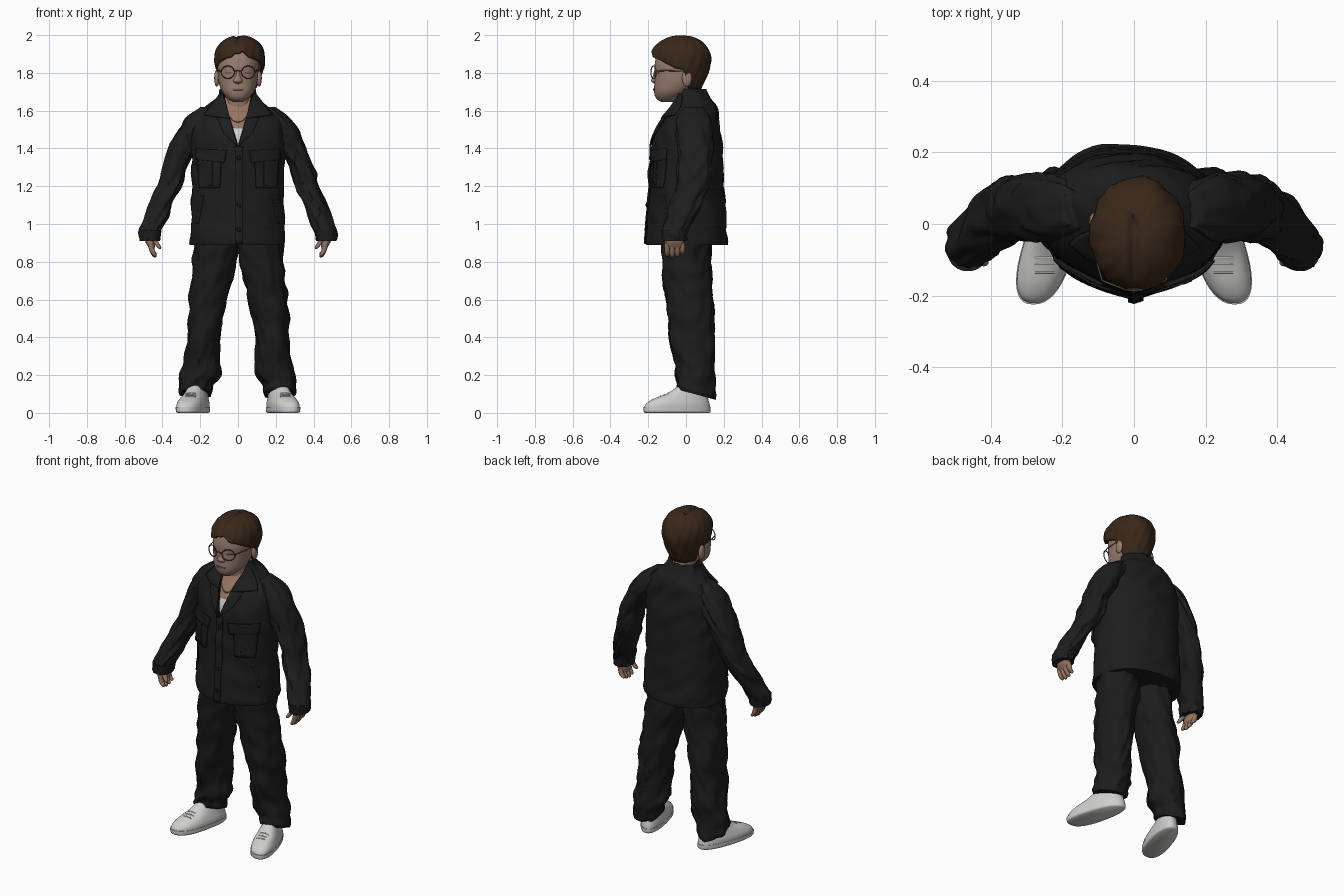
import bpy, bmesh, math
from mathutils import Vector, noise
from mathutils.bvhtree import BVHTree

if "Cube" in bpy.data.objects:
    bpy.data.objects.remove(bpy.data.objects["Cube"])


def material(name, *rgb):
    m = bpy.data.materials.new(name)
    m.use_nodes = True
    m.diffuse_color = (*rgb, 1)
    bsdf = m.node_tree.nodes["Principled BSDF"]
    bsdf.inputs["Base Color"].default_value = (*rgb, 1)
    bsdf.inputs["Roughness"].default_value = 0.9
    return m


SKIN = material("face skin", .31, .2, .155)
WARM = material("warm skin", .31, .175, .125)
HAIR = material("brown hair", .042, .021, .01)
JACKET = material("black jacket", .0125, .0125, .0125)
TROUSERS = material("black trousers", .0115, .0115, .0115)
WHITE = material("white shirt", .65, .64, .62)
SHOE = material("white shoe", .62, .62, .6)
FRAME = material("brown frame", .12, .07, .05)
LIPS = material("lips", .22, .125, .1)
BUTTON = material("dark button", .006, .006, .006)


def finish(name, bm, mat, solid=0, angle=50):
    """Turn a bmesh into a smooth object, optionally with thickness."""
    bmesh.ops.recalc_face_normals(bm, faces=bm.faces[:])
    mesh = bpy.data.meshes.new(name)
    bm.to_mesh(mesh)
    bm.free()
    mesh.materials.append(mat)
    mesh.shade_smooth()
    mesh.set_sharp_from_angle(angle=math.radians(angle))
    obj = bpy.data.objects.new(name, mesh)
    bpy.context.collection.objects.link(obj)
    if solid:
        mod = obj.modifiers.new("thickness", "SOLIDIFY")
        mod.thickness, mod.offset = abs(solid), math.copysign(1, solid)
    return obj


def spline(a, b, c, d, t):
    """Catmull-Rom blend of four ring tuples."""
    return [q + t / 2 * (r - p + t * (2 * p - 5 * q + 4 * r - s + t * (3 * (q - r) + s - p)))
            for p, q, r, s in zip(a, b, c, d)]


def sweep(rings, side=1, n=40, steps=6, power=2.2, fold=0.0, warp=None):
    """Skin horizontal rings of (x, y, z, half width, half depth)."""
    last = len(rings) - 1
    dense = [spline(rings[max(i - 1, 0)], rings[i], rings[i + 1], rings[min(i + 2, last)], k / steps)
             for i in range(last) for k in range(steps)] + [rings[last]]
    bm, loops = bmesh.new(), []
    for cx, cy, z, rx, ry in dense:
        loop = []
        for j in range(n):
            a = math.tau * j / n
            c, s = math.cos(a), math.sin(a)
            c, s = (math.copysign(abs(v) ** (2 / power), v) for v in (c, s))
            grow = fold * noise.noise(Vector((c * 2 + cx * side * 9, s * 2, z * 13 + c * 2)))
            p = Vector((cx + c * (rx + grow), cy + s * (ry + grow), z))
            p = warp(p) if warp else p
            loop.append(bm.verts.new((p.x * side, p.y, p.z)))
        loops.append(loop)
    for low, high in zip(loops, loops[1:]):
        for j in range(n):
            k = (j + 1) % n
            bm.faces.new((low[j], low[k], high[k], high[j]))
    bm.faces.new(loops[0])
    bm.faces.new(loops[-1])
    return bm


def loft(name, rings, mat, **options):
    return finish(name, sweep(rings, **options), mat)


def front_of(tree, x, z):
    """Point of a surface seen from the front at (x, z)."""
    hit = tree.ray_cast(Vector((x, -1, z)), Vector((0, 1, 0)))[0]
    return hit or tree.find_nearest(Vector((x, -.06, z)))[0]


def plate(name, tree, corners, mat, side=1, lift=.004, thick=.006, n=10):
    """Lay a four-cornered patch, given as (x, z), on the front of a surface."""
    bm = bmesh.new()
    a, b, c, d = (Vector((x * side, z)) for x, z in corners)
    grid = []
    for i in range(n + 1):
        spots = [a.lerp(b, i / n).lerp(d.lerp(c, i / n), j / n) for j in range(n + 1)]
        grid.append([bm.verts.new(front_of(tree, *p) - Vector((0, lift, 0))) for p in spots])
    for i in range(n):
        for j in range(n):
            bm.faces.new((grid[i][j], grid[i + 1][j], grid[i + 1][j + 1], grid[i][j + 1]))
    return finish(name, bm, mat, solid=thick)


def tube(name, points, radius, mat, cyclic=False):
    curve = bpy.data.curves.new(name, "CURVE")
    curve.dimensions, curve.bevel_depth, curve.bevel_resolution = "3D", radius, 2
    line = curve.splines.new("POLY")
    line.points.add(len(points) - 1)
    for p, co in zip(line.points, points):
        p.co = (*co, 1)
    line.use_cyclic_u = cyclic
    curve.materials.append(mat)
    bpy.context.collection.objects.link(bpy.data.objects.new(name, curve))


def ball(name, at, size, mat):
    bm = bmesh.new()
    bmesh.ops.create_uvsphere(bm, u_segments=20, v_segments=12, radius=1)
    bmesh.ops.scale(bm, vec=size, verts=bm.verts[:])
    bmesh.ops.translate(bm, vec=at, verts=bm.verts[:])
    return finish(name, bm, mat)


# Jacket body: keeled at the front, hanging to one side at the back, with a clean V at the neck
def hang(p):
    keel = 1 - .13 * math.tanh(abs(p.x) * 10) if p.y < 0 else 1
    return Vector((p.x - .14 * max(p.y, 0), p.y * keel, p.z))


body = [(0, .003, .89, .247, .214), (0, .003, .93, .25, .216), (0, .005, 1.1, .245, .203), (0, .005, 1.3, .245, .192),
        (0, .005, 1.45, .248, .183), (0, .02, 1.55, .235, .153), (0, .04, 1.62, .165, .12),
        (0, .03, 1.67, .108, .094), (0, .022, 1.715, .092, .082)]
bm = sweep(body, n=64, fold=.012, warp=hang)
full = BVHTree.FromBMesh(bm)
V_LOW, V_SLOPE = 1.41, .28
for s in (1, -1):
    bmesh.ops.bisect_plane(bm, geom=bm.verts[:] + bm.edges[:] + bm.faces[:], dist=.0001,
                           plane_co=(0, 0, V_LOW), plane_no=(s, 0, -V_SLOPE))
hole = []
for f in bm.faces:
    c = f.calc_center_median()
    if c.z > 1.7145 or (c.y < .02 and abs(c.x) < (c.z - V_LOW) * V_SLOPE):
        hole.append(f)
bmesh.ops.delete(bm, geom=hole, context="FACES")
finish("jacket_body", bm, JACKET, solid=-.008)

# Chest and undershirt inside the opening
inner = [(x, y, z, rx - .018, ry - .018) for x, y, z, rx, ry in body[3:-1]]
chest = loft("chest", inner, WARM, n=48, warp=hang)
chest.data.materials.append(WHITE)
for f in chest.data.polygons:
    f.material_index = int(f.center.z < 1.51)
loft("neck", [(0, .02, 1.56, .075, .08), (0, .005, 1.64, .066, .068), (0, -.005, 1.75, .064, .068)], WARM)
breast = BVHTree.FromBMesh(sweep(inner, n=48, warp=hang))
tube("necklace", [front_of(breast, x / 100, 1.54 + x * x / 800) for x in range(-6, 7)], .003, LIPS)

# Jacket front details
plate("placket", full, [(-.015, 1.41), (.025, 1.41), (.025, .895), (-.015, .895)], JACKET, n=20)
for i, z in enumerate((1.35, 1.1, .97)):
    ball(f"button_{i}", front_of(full, .005, z) - Vector((0, .01, 0)), (.012, .005, .012), BUTTON)

for s, tag in ((1, "left"), (-1, "right")):
    plate(tag + "_collar", full, [(.078, 1.69), (.092, 1.685), (.18, 1.575), (.04, 1.555)], JACKET, s, .006, .008)
    plate(tag + "_lapel", full, [(.042, 1.56), (.11, 1.56), (.075, 1.48), (.002, 1.41)], JACKET, s)
    plate(tag + "_chest_pocket", full, [(.085, 1.36), (.21, 1.36), (.2, 1.19), (.095, 1.19)], JACKET, s, .004, .012)
    plate(tag + "_pocket_pleat", full, [(.135, 1.35), (.16, 1.35), (.16, 1.2), (.135, 1.2)], JACKET, s, .015, .004)
    plate(tag + "_pocket_flap", full, [(.06, 1.39), (.222, 1.4), (.22, 1.34), (.07, 1.325)], JACKET, s, .016, .006)
    plate(tag + "_side_pocket", full, [(.18, 1.15), (.195, 1.15), (.222, 1.0), (.207, 1.0)], JACKET, s, .002, .004)

    # Sleeve and cuff
    loft(tag + "_sleeve", [(.467, -.062, .915, .052, .064), (.466, -.06, .95, .056, .067), (.448, -.04, 1.0, .059, .072),
                           (.41, -.003, 1.1, .062, .08), (.363, .033, 1.2, .063, .085), (.332, .045, 1.31, .064, .09),
                           (.267, .048, 1.45, .073, .095), (.21, .043, 1.55, .074, .088), (.155, .04, 1.62, .04, .05)],
         JACKET, side=s, fold=.018)
    loft(tag + "_cuff", [(.467, -.063, .91, .054, .065), (.464, -.061, .965, .059, .071)], JACKET, side=s)

    # Hand
    loft(tag + "_palm", [(.452, -.06, .862, .008, .035), (.458, -.06, .88, .018, .046),
                         (.466, -.06, .91, .026, .046), (.47, -.06, .95, .026, .036)], WARM, side=s, n=24)
    for i in range(4):
        y, drop = -.1 + i * .027, (.006, 0, .003, .014)[i]
        loft(f"{tag}_finger_{i}", [(.44, y, .823 + drop, .004, .004), (.443, y, .832 + drop, .012, .012),
                                   (.455, y, .86, .014, .014), (.465, y, .9, .014, .014)], WARM, side=s, n=12, steps=3)
    loft(tag + "_thumb", [(.414, -.107, .868, .004, .004), (.417, -.106, .876, .011, .012),
                          (.432, -.1, .9, .014, .015), (.455, -.085, .935, .015, .016)], WARM, side=s, n=12, steps=3)

    # Trouser leg, its hem dipping at the back
    def dip(p):
        fade = max(0, 1 - (p.z - .07) / .13)
        return p - Vector((0, 0, .36 * (p.y - .045) * fade))

    loft(tag + "_trouser_leg", [(.222, .053, .1, .083, .093), (.222, .054, .12, .09, .097), (.218, .053, .15, .09, .097),
                                (.199, .05, .2, .108, .1), (.192, .047, .27, .098, .103), (.182, .032, .4, .091, .117),
                                (.158, .018, .6, .104, .124), (.124, .003, .8, .115, .128), (.12, 0, .95, .116, .13)],
         TROUSERS, side=s, fold=.018, steps=8, warp=dip, power=2)

    # Shoe, turned out and a little narrower at the heel
    def toe_out(p):
        cx = .228
        return Vector((cx + (p.x - cx) * (1 - .6 * p.y) - .26 * (p.y + .03), p.y, p.z))

    loft(tag + "_sole", [(.23, -.047, 0, .062, .17), (.23, -.047, .008, .07, .177), (.23, -.047, .03, .071, .178)],
         SHOE, side=s, warp=toe_out, power=2.4)
    bm = sweep([(.23, -.047, .028, .069, .175), (.23, -.043, .05, .068, .167), (.23, -.027, .075, .061, .144),
                (.23, .002, .1, .053, .108), (.23, .022, .125, .046, .087), (.23, .035, .15, .042, .07)],
               side=s, warp=toe_out, power=2.4)
    upper = BVHTree.FromBMesh(bm)
    finish(tag + "_shoe", bm, SHOE)
    for i in range(3):
        tube(f"{tag}_lace_{i}", [upper.ray_cast(Vector((s * (.25 + k * .009), -.135 + i * .02, 1)), Vector((0, 0, -1)))[0]
                                 for k in range(-3, 4)], .003, SHOE)

# Head and face
face = [(0, -.1, 1.645, .025, .03), (0, -.098, 1.665, .054, .06), (0, -.075, 1.7, .084, .094),
        (0, -.047, 1.75, .102, .12), (0, -.04, 1.8, .107, .126), (0, -.035, 1.85, .11, .13),
        (0, -.03, 1.92, .095, .115), (0, -.03, 1.965, .05, .06)]
loft("head", face, SKIN, n=48)
skin = BVHTree.FromBMesh(sweep(face, n=48))
loft("nose", [(0, -.155, 1.742, .014, .012), (0, -.161, 1.758, .025, .024), (0, -.157, 1.785, .013, .018),
              (0, -.15, 1.83, .01, .014)], SKIN, n=20)
plate("mouth", skin, [(-.03, 1.717), (.03, 1.717), (.022, 1.708), (-.022, 1.708)], LIPS, lift=.001, thick=.004)
ring = [math.tau * i / 32 for i in range(32)]
for s, tag in ((1, "left"), (-1, "right")):
    ball(tag + "_ear", (s * .112, .005, 1.772), (.014, .026, .045), SKIN)
    plate(tag + "_eye", skin, [(.036, 1.803), (.068, 1.803), (.064, 1.796), (.04, 1.796)], FRAME, s, .001, .003)
    # Round spectacles
    tube(tag + "_lens_rim", [(s * (.054 + .035 * math.cos(a)), -.172 + .014 * math.cos(a), 1.803 + .033 * math.sin(a))
                             for a in ring], .003, FRAME, True)
    tube(tag + "_spectacle_arm", [(s * .089, -.158, 1.81), (s * .103, -.11, 1.812), (s * .112, 0, 1.81)], .003, FRAME)
tube("spectacle_bridge", [(-.02, -.184, 1.808), (0, -.186, 1.813), (.02, -.184, 1.808)], .003, FRAME)

# Hair: a parted cap whose lower edge follows the hairline
HAIRLINE = [(-1, 1.71), (-.4, 1.715), (-.25, 1.77), (-.1, 1.815), (.2, 1.825), (.55, 1.855), (.93, 1.885), (1, 1.92)]


def hairline(c):
    for (c0, z0), (c1, z1) in zip(HAIRLINE, HAIRLINE[1:]):
        if c <= c1:
            return z0 + (z1 - z0) * (c - c0) / (c1 - c0)
    return HAIRLINE[-1][1]


bm, loops, COLS, ROWS, WIDE = bmesh.new(), [], 96, 24, 1.87
for i in range(ROWS):
    loop = []
    for j in range(COLS):
        a = math.tau * j / COLS
        low = hairline(math.cos(a))
        z = low + (2 - low) * math.sin(i / ROWS * math.pi / 2)
        t = (z - WIDE) / .13 if z > WIDE else (WIDE - z) / .16
        r = max(0, 1 - t ** 2.3) ** .5 if z > WIDE else 1 - .33 * t ** 1.5
        r *= 1 + .02 * math.sin(a * 7 + z * 30) + .01 * math.sin(a * 17 - z * 40)
        x, y = .01 + .134 * r * math.sin(a), -.028 - .16 * r * math.cos(a)
        groove = .016 * math.exp(-(x / .014) ** 2) if y < .02 and z > WIDE else 0
        loop.append(bm.verts.new((x, y, z - groove)))
    loops.append(loop)
for low, high in zip(loops, loops[1:]):
    for j in range(COLS):
        k = (j + 1) % COLS
        bm.faces.new((low[j], low[k], high[k], high[j]))
bm.faces.new(loops[-1])
finish("hair", bm, HAIR, solid=-.014, angle=70)
